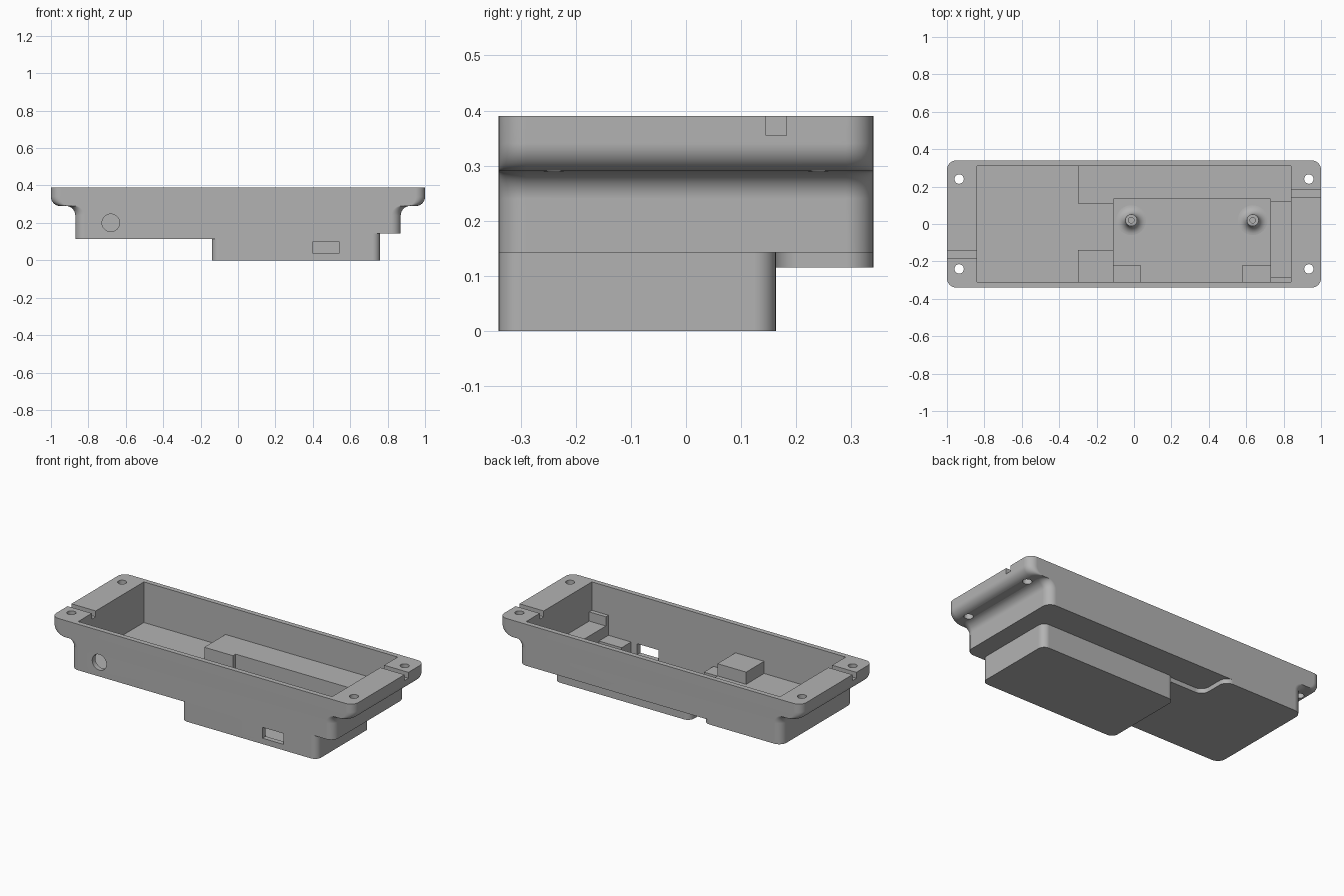
import bpy, bmesh
from math import sin, cos, pi
from mathutils import Vector

if "Cube" in bpy.data.objects:
    bpy.data.objects.remove(bpy.data.objects["Cube"], do_unlink=True)

grey = bpy.data.materials.new("plain_grey")
grey.use_nodes = True
COLOR = (0.45, 0.45, 0.45, 1)
grey.diffuse_color = COLOR
grey.node_tree.nodes["Principled BSDF"].inputs["Base Color"].default_value = COLOR


def loft(name, rings):
    """Closed solid through equal-length rings of 3D points."""
    bm = bmesh.new()
    loops = [[bm.verts.new(p) for p in ring] for ring in rings]
    for a, b in zip(loops, loops[1:]):
        for i in range(len(a)):
            j = (i + 1) % len(a)
            bm.faces.new((a[i], a[j], b[j], b[i]))
    bm.faces.new(loops[0][::-1])
    bm.faces.new(loops[-1])
    bmesh.ops.recalc_face_normals(bm, faces=bm.faces)
    mesh = bpy.data.meshes.new(name)
    bm.to_mesh(mesh)
    bm.free()
    ob = bpy.data.objects.new(name, mesh)
    bpy.context.collection.objects.link(ob)
    return ob


def rounded(corners, steps=8):
    """Plan outline from (x, y, radius) right-angle corners."""
    out = []
    for i, (x, y, r) in enumerate(corners):
        p = Vector((x, y))
        if not r:
            out.append(p)
            continue
        u = (Vector(corners[i - 1][:2]) - p).normalized()
        v = (Vector(corners[(i + 1) % len(corners)][:2]) - p).normalized()
        for k in range(steps + 1):
            t = k / steps * pi / 2
            out.append(p + u * r * (1 - sin(t)) + v * r * (1 - cos(t)))
    return out


def prism(name, outline, z0, z1):
    return loft(name, [[(p[0], p[1], z) for p in outline] for z in (z0, z1)])


def rect(x0, x1, y0, y1, r=0):
    return rounded([(x0, y0, r), (x1, y0, r), (x1, y1, r), (x0, y1, r)])


def box(name, x0, x1, y0, y1, z0, z1):
    return prism(name, rect(x0, x1, y0, y1), z0, z1)


def circle(r, n=32):
    return [(r * cos(2 * pi * i / n), r * sin(2 * pi * i / n)) for i in range(n)]


def combine(target, other, op="DIFFERENCE"):
    mod = target.modifiers.new("bool", "BOOLEAN")
    mod.object, mod.operation, mod.solver = other, op, "EXACT"
    bpy.context.view_layer.objects.active = target
    bpy.ops.object.modifier_apply(modifier=mod.name)
    bpy.data.objects.remove(other, do_unlink=True)


def finish(ob):
    ob.data.materials.clear()
    ob.data.materials.append(grey)
    bpy.ops.object.select_all(action="DESELECT")
    ob.select_set(True)
    bpy.context.view_layer.objects.active = ob
    bpy.ops.object.shade_smooth_by_angle(angle=0.6)
    mod = ob.modifiers.new("flat_weight", "WEIGHTED_NORMAL")
    mod.keep_sharp = True


# Tray body with end flanges: (half length, height) profile with two arcs
ARC = [k / 8 * pi / 2 for k in range(9)]
profile = [(0.87, 0.115)]
profile += [(0.92 - 0.05 * cos(t), 0.24 + 0.05 * sin(t)) for t in ARC]
profile += [(0.95 + 0.05 * sin(t), 0.34 - 0.05 * cos(t)) for t in ARC]
profile += [(1, 0.39)]
tray = loft("tray_body", [[(p.x, p.y, z) for p in rect(-h, h, -0.34, 0.34, 0.05)]
                          for h, z in profile])

# Shallower underside around the lower box, with a curved step
step = rounded([(0.3, -0.5, 0), (1.1, -0.5, 0), (1.1, 0.5, 0), (-0.6, 0.5, 0),
                (-0.6, 0.3401, 0), (-0.345, 0.3401, 0.05), (-0.345, 0.15, 0.05),
                (0.3, 0.15, 0)])
combine(tray, prism("step_cutter", step, 0, 0.142))

# Lower box
combine(tray, prism("lower_box", rect(-0.14, 0.76, -0.34, 0.163, 0.04), 0, 0.2), "UNION")

# Interior cavity, then the deeper pockets in its floor
for x0, x1, y0, y1, z in [
    (-0.84, 0.84, -0.31, 0.31, 0.22),
    (-0.84, -0.3, -0.31, 0.31, 0.147),
    (-0.31, -0.1, -0.14, 0.11, 0.147),
    (-0.11, 0.73, -0.31, 0.135, 0.03),
    (0.72, 0.84, -0.285, 0.12, 0.165),
]:
    combine(tray, box("pocket_cutter", x0, x1, y0, y1, z, 0.5))

# Screw holes and cable notches in the flanges
for sx in (-1, 1):
    for sy in (-1, 1):
        hole = [(sx * 0.935 + x, sy * 0.24 + y) for x, y in circle(0.025)]
        combine(tray, prism("screw_cutter", hole, 0.2, 0.5))
    xs, ys = sorted((sx * 0.8, sx * 1.1)), sorted((sx * 0.145, sx * 0.182))
    combine(tray, box("notch_cutter", *xs, *ys, 0.355, 0.5))

# Round and rectangular openings in the front wall
port = [[(-0.68 + x, y, 0.2 + z) for x, z in circle(0.047)] for y in (-0.4, -0.29)]
combine(tray, loft("port_cutter", port))
combine(tray, box("slot_cutter", 0.4, 0.54, -0.4, -0.29, 0.035, 0.1))
finish(tray)

# Support blocks in the front corners of the deep pocket
finish(box("support_block_right", -0.115, 0.035, -0.315, -0.22, 0.02, 0.1))
finish(box("support_block_left", 0.58, 0.735, -0.315, -0.22, 0.02, 0.1))

# Flared standoffs with screw holes
lathe = [(0.015, 0.05), (0.015, 0.11), (0.032, 0.11)]
lathe += [(0.08 - 0.048 * cos(t), 0.08 - 0.05 * sin(t)) for t in ARC]
lathe += [(0.08, 0.02)]
for name, cx in (("standoff_right", -0.015), ("standoff_left", 0.635)):
    finish(loft(name, [[(cx + x, 0.02 + y, z) for x, y in circle(r)] for r, z in lathe]))
